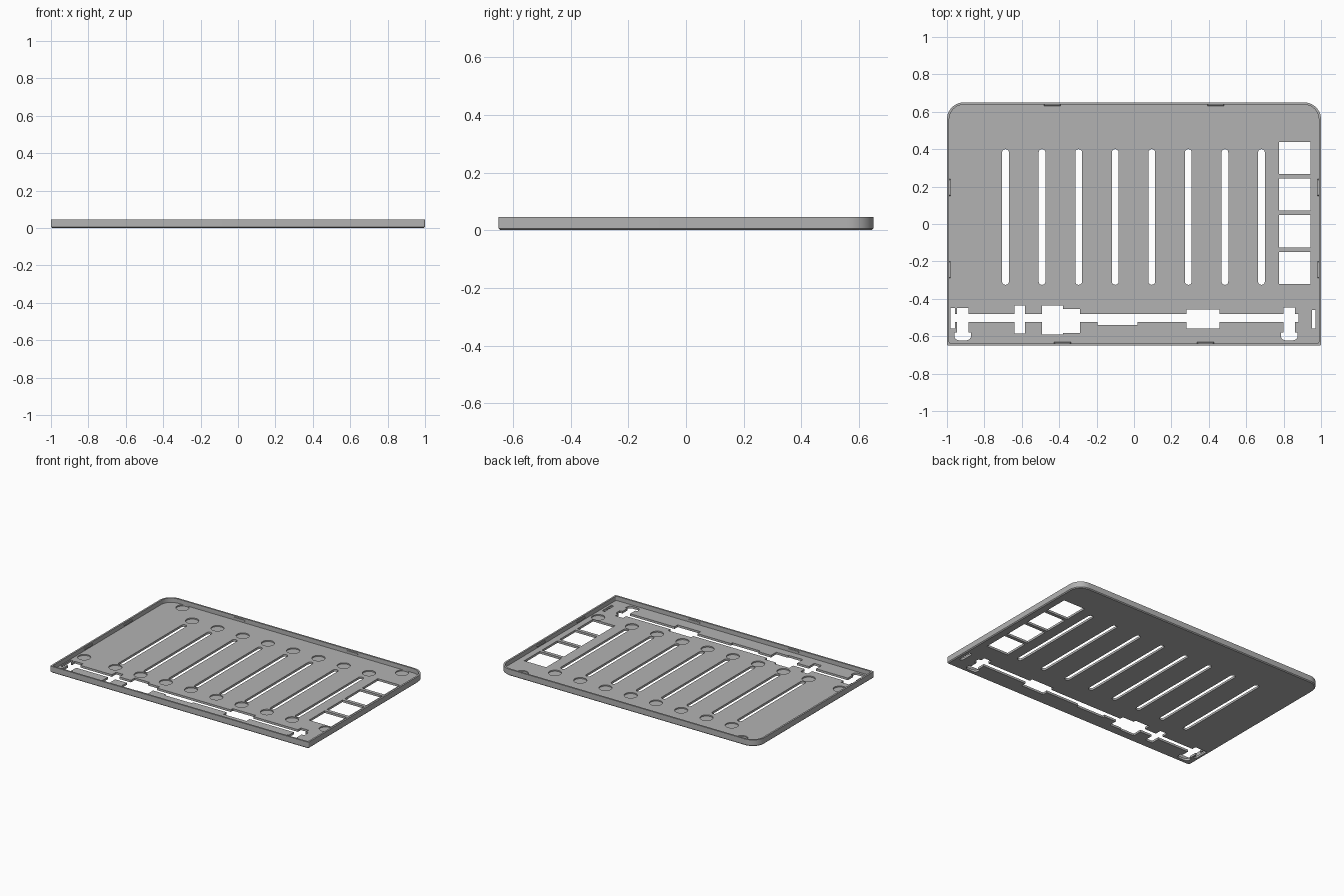
import bpy, bmesh
from math import cos, sin, pi

cube = bpy.data.objects.get("Cube")
if cube:
    bpy.data.objects.remove(cube)

W, D, H, FLOOR, WALL = 1.0, 0.65, 0.045, 0.015, 0.012

grey = bpy.data.materials.new("grey_plastic")
grey.use_nodes = True
grey.diffuse_color = (0.45, 0.45, 0.45, 1)
grey.node_tree.nodes["Principled BSDF"].inputs["Base Color"].default_value = (0.45, 0.45, 0.45, 1)


def outline(x0, x1, y0, y1, front_r=0.0, back_r=0.0, steps=10):
    """Counter-clockwise rectangle with separate front and back corner radii."""
    pts = []
    corners = [(x1, y0, -1, 1, front_r), (x1, y1, 0, 1, back_r),
               (x0, y1, 1, 1, back_r), (x0, y0, 2, 1, front_r)]
    for x, y, quarter, _, r in corners:
        if r == 0:
            pts.append((x, y))
            continue
        cx = x - r if x == x1 else x + r
        cy = y - r if y == y1 else y + r
        for i in range(steps + 1):
            a = (quarter + i / steps) * pi / 2
            pts.append((cx + r * cos(a), cy + r * sin(a)))
    return pts


def loft(name, layers):
    """Closed solid through (outline, z) layers with equal point counts."""
    bm = bmesh.new()
    rings = [[bm.verts.new((x, y, z)) for x, y in pts] for pts, z in layers]
    n = len(rings[0])
    for low, high in zip(rings, rings[1:]):
        for i in range(n):
            j = (i + 1) % n
            bm.faces.new((low[i], low[j], high[j], high[i]))
    bm.faces.new(rings[0][::-1])
    bm.faces.new(rings[-1])
    bmesh.ops.recalc_face_normals(bm, faces=bm.faces)
    mesh = bpy.data.meshes.new(name)
    bm.to_mesh(mesh)
    bm.free()
    mesh.materials.append(grey)
    obj = bpy.data.objects.new(name, mesh)
    bpy.context.collection.objects.link(obj)
    return obj


def cut(target, pts, z0=-0.1, z1=0.1):
    """Subtract a vertical prism from the target and discard the cutter."""
    cutter = loft("cutter", [(pts, z0), (pts, z1)])
    cutter.hide_render = True
    mod = target.modifiers.new("cut", 'BOOLEAN')
    mod.operation, mod.solver, mod.object = 'DIFFERENCE', 'EXACT', cutter
    bpy.context.view_layer.objects.active = target
    bpy.ops.object.modifier_apply(modifier=mod.name)
    bpy.data.objects.remove(cutter)


def shell(inset, r):
    return outline(-W + inset, W - inset, -D + inset, D - inset, 0.008, r)


# Tray with a chamfered lower rim and a hollow top
tray = loft("tray", [(shell(0.006, 0.084), 0), (shell(0, 0.09), 0.006), (shell(0, 0.09), H)])
cut(tray, shell(WALL, 0.078), FLOOR, 0.1)

# Long vent slots with a shallow round pocket at each end
pockets = [(s * 0.85, 0.6) for s in (-1, 1)] + [(s * 0.935, -0.365) for s in (-1, 1)]
for i in range(8):
    x = -0.687 + i * 0.1955
    cut(tray, outline(x - 0.018, x + 0.018, -0.325, 0.4, 0.017, 0.017, 5))
    pockets += [(x, 0.475), (x, -0.375)]
for x, y in pockets:
    r = 0.042
    cut(tray, outline(x - r, x + r, y - r, y + r, r * 0.999, r * 0.999, 7), FLOOR - 0.008, 0.03)

# Column of square windows
for i in range(4):
    y = 0.353 - i * 0.196
    cut(tray, outline(0.775, 0.945, y - 0.086, y + 0.086))

# Front channel: one long strip widened by pockets of several sizes
channel = [(-0.97, 0.88, -0.525, -0.48), (-0.98, -0.958, -0.56, -0.45),
           (-0.947, -0.885, -0.59, -0.45), (-0.64, -0.583, -0.585, -0.435),
           (-0.493, -0.38, -0.59, -0.437), (-0.385, -0.29, -0.583, -0.455),
           (-0.195, 0.02, -0.54, -0.5), (0.28, 0.457, -0.56, -0.457),
           (0.8, 0.86, -0.59, -0.447), (0.951, 0.971, -0.56, -0.46)]
for rect in channel:
    cut(tray, outline(*rect))
for x in (-0.916, 0.83):
    cut(tray, outline(x - 0.045, x + 0.045, -0.622, -0.58, 0.025, 0.004, 4))


# Small snap ridges on the inside of the walls
def snap(name, x, y, along_x):
    hx, hy = (0.045, 0.004) if along_x else (0.004, 0.045)
    full = outline(x - hx, x + hx, y - hy, y + hy)
    mid = outline(x - hx * 0.9, x + hx * 0.9, y - hy * 0.9, y + hy * 0.9)
    loft(name, [(mid, 0.024), (full, 0.028), (full, 0.032), (mid, 0.036)])


for s in (-1, 1):
    side = "left" if s > 0 else "right"
    snap("back_snap_" + side, s * 0.437, D - WALL - 0.002, True)
    snap("front_snap_" + side, s * 0.383, -D + WALL + 0.002, True)
    for y, place in ((0.195, "rear"), (-0.245, "fore")):
        snap(f"{side}_{place}_snap", s * (W - WALL - 0.002), y, False)

bpy.ops.object.select_all(action='DESELECT')
tray.select_set(True)
bpy.context.view_layer.objects.active = tray
bpy.ops.object.shade_smooth_by_angle(angle=0.5)
